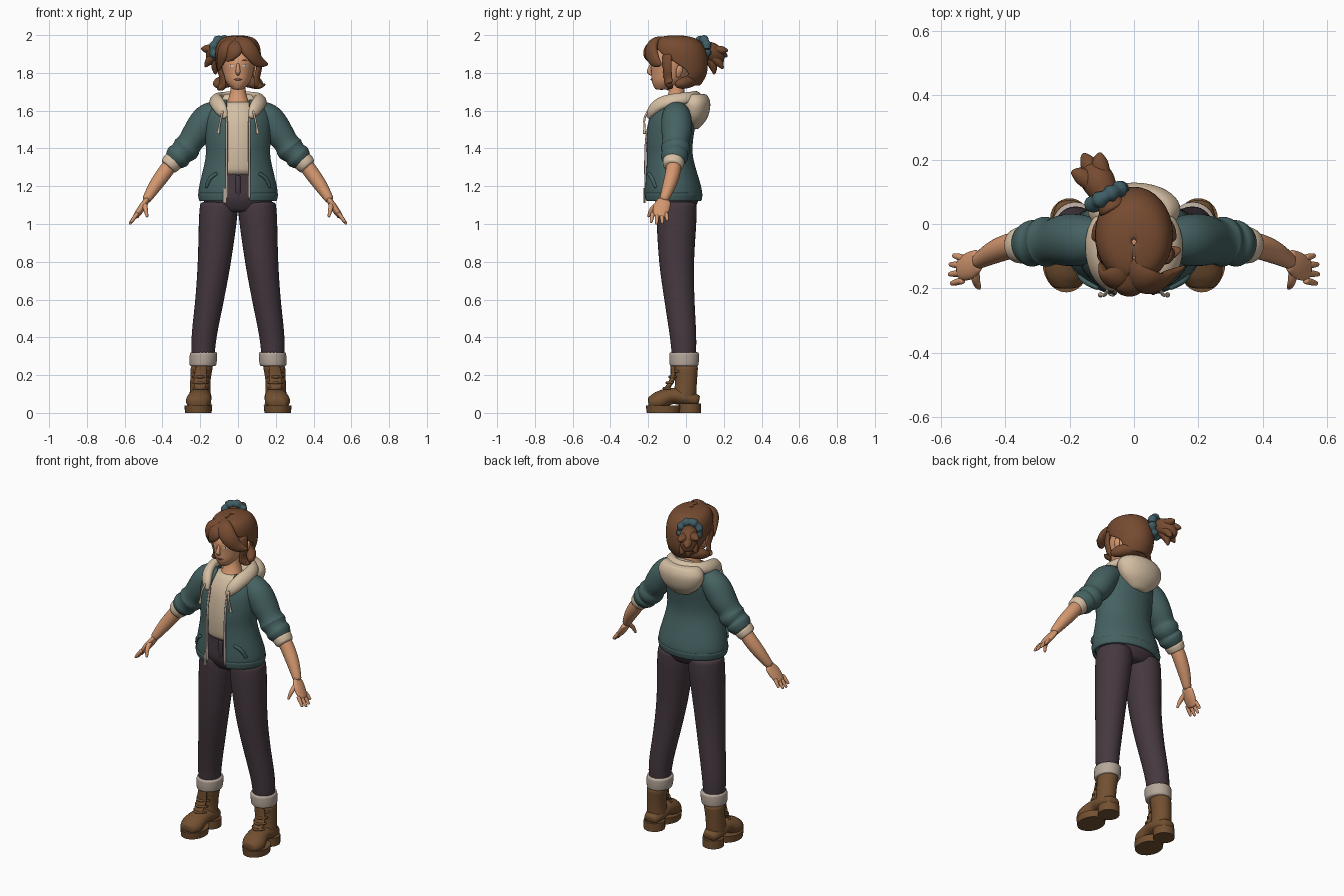
import bpy
import bmesh
from math import sin, cos, pi, sqrt, radians
from mathutils import Vector

cube = bpy.data.objects.get("Cube")
if cube:
    bpy.data.objects.remove(cube, do_unlink=True)


def material(name, red, green, blue):
    mat = bpy.data.materials.new(name)
    mat.use_nodes = True
    mat.diffuse_color = (red, green, blue, 1)
    shader = next(node for node in mat.node_tree.nodes if node.type == "BSDF_PRINCIPLED")
    shader.inputs["Base Color"].default_value = mat.diffuse_color
    shader.inputs["Roughness"].default_value = .8
    return mat


HAIR = material("hair brown", .18, .07, .03)
SKIN = material("warm skin", .66, .31, .16)
TEAL = material("jacket teal", .06, .12, .12)
DARK = material("trouser charcoal", .06, .04, .05)
CREAM = material("cream", .66, .52, .37)
FOLD = material("trouser cuff grey", .46, .38, .32)
BOOT = material("boot leather", .17, .08, .03)
BAND = material("hair band blue", .05, .11, .13)
LIP = material("lip red", .4, .12, .08)
WHITE = material("eye white", .75, .7, .65)


def smooth_path(rings, steps=3):
    """Refine rings (x, y, z, radius) with a curve that passes through each one."""
    keys = [Vector(ring) for ring in rings]
    keys = [keys[0]] + keys + [keys[-1]]
    path = []
    for a, b, c, d in zip(keys, keys[1:], keys[2:], keys[3:]):
        for step in range(steps):
            t = step / steps
            bend = (a * 2 - b * 5 + c * 4 - d) * t * t + (b * 3 - a - c * 3 + d) * t ** 3
            path.append(b + ((c - a) * t + bend) / 2)
    return path + [keys[-1]]


def loft(name, mat, rings, depth=1, around=None, mirror=False, gap=None, thick=0, n=14, smooth=True):
    """Skin a smooth path. Rings lie flat, or follow the path when `around` is given;
    `depth` scales the radius that points away from it. `gap` opens the front."""
    path = smooth_path(rings)
    bm = bmesh.new()
    loops = []
    for i, ring in enumerate(path):
        centre, radius = ring.xyz, ring.w
        side, out = Vector((1, 0, 0)), Vector((0, 1, 0))
        if around is not None:
            along = path[min(i + 1, len(path) - 1)].xyz - path[max(i - 1, 0)].xyz
            side = along.cross(centre - Vector(around)).normalized()
            out = side.cross(along).normalized()
        start = gap(ring) if gap else 0
        loop = []
        for k in range(n):
            t = start + 2 * (pi - start) * k / (n - 1 if gap else n)
            loop.append(bm.verts.new(centre + radius * (side * sin(t) - out * cos(t) * depth)))
        loops.append(loop)
    for low, high in zip(loops, loops[1:]):
        for k in range(n - 1 if gap else n):
            j = (k + 1) % n
            bm.faces.new((low[k], low[j], high[j], high[k]))
    if not gap:
        bm.faces.new(loops[0])
        bm.faces.new(loops[-1])
    bmesh.ops.recalc_face_normals(bm, faces=bm.faces)
    mesh = bpy.data.meshes.new(name)
    bm.to_mesh(mesh)
    bm.free()
    mesh.materials.append(mat)
    mesh.shade_smooth()
    obj = bpy.data.objects.new(name, mesh)
    bpy.context.collection.objects.link(obj)
    if mirror:
        obj.modifiers.new("Mirror", "MIRROR").use_mirror_merge = False
    if thick:
        solid = obj.modifiers.new("Thickness", "SOLIDIFY")
        solid.thickness, solid.offset = thick, 0
    if smooth:
        subdivision = obj.modifiers.new("Smooth", "SUBSURF")
        subdivision.levels = subdivision.render_levels = 1
    else:
        mesh.set_sharp_from_angle(angle=radians(40))


def both_ways(half):
    """Complete a symmetric path whose last ring is on the centre line."""
    return half + [(-x, y, z, radius) for x, y, z, radius in reversed(half[:-1])]


# Boots
loft("boot_shafts", BOOT, [(.2, -.01, .06, .06), (.2, 0, .16, .055), (.19, 0, .26, .062)],
     depth=1.08, mirror=True)
loft("boot_feet", BOOT, [(.2, .07, .06, .04), (.2, 0, .08, .06), (.2, -.08, .09, .06),
                         (.21, -.15, .06, .07), (.21, -.2, .05, .04)],
     depth=.75, around=(.2, -.1, -1), mirror=True)
loft("boot_soles", BOOT, [(.21, -.12, 0, .07), (.21, -.12, .04, .074)],
     depth=1.25, mirror=True, n=28, smooth=False)
loft("boot_heels", BOOT, [(.2, .02, 0, .06), (.2, .02, .05, .06)], mirror=True, n=28, smooth=False)
loft("boot_tongues", BOOT, [(.2, -.11, .12, .03), (.2, -.07, .18, .035), (.19, -.07, .26, .03)],
     depth=.4, around=(.19, .1, .15), mirror=True)
for step in range(4):
    z, y = .13 + .03 * step, -.12 + .015 * step
    loft("boot_laces", BOOT, [(.155, y + .04, z, .007), (.2, y, z, .008), (.24, y + .04, z, .007)],
         around=(.2, .1, z), mirror=True, n=8)

# Trousers with rolled ends
loft("trouser_legs", DARK, [(.185, -.01, .27, .06), (.18, -.015, .4, .068), (.15, -.035, .6, .078),
                            (.125, -.05, .8, .09), (.105, -.05, 1.04, .104), (.1, -.05, 1.12, .1)],
     depth=1.05, mirror=True, n=16)
loft("trouser_hips", DARK, [(0, -.05, 1.06, .13), (0, -.05, 1.13, .19), (0, -.06, 1.22, .17),
                            (0, -.07, 1.28, .155)], depth=.63, n=20)
loft("trouser_fly", DARK, [(0, -.17, 1.26, .015), (0, -.17, 1.18, .015), (0, -.15, 1.11, .01)],
     depth=.5, around=(0, 0, 1.2), n=8)
loft("trouser_cuffs", FOLD, [(.186, -.01, .245, .07), (.184, -.01, .28, .074), (.182, -.01, .325, .073)],
     depth=1.08, mirror=True, n=20)

# Shirt and neck
loft("shirt", CREAM, [(0, -.07, 1.25, .15), (0, -.09, 1.4, .14), (0, -.08, 1.56, .13), (0, -.07, 1.65, .08)],
     depth=.78, n=20)
loft("neck", SKIN, [(0, -.07, 1.6, .08), (0, -.05, 1.69, .044), (0, -.05, 1.78, .04)])


# Open jacket
def front_opening(ring):
    return .06 / ring.w


loft("jacket_body", TEAL, [(0, -.07, 1.13, .192), (0, -.07, 1.18, .204), (0, -.09, 1.35, .165),
                           (0, -.09, 1.46, .168), (0, -.07, 1.58, .165), (0, -.05, 1.66, .1)],
     depth=.73, gap=front_opening, thick=.014, n=32)
loft("jacket_hem_band", TEAL, [(0, -.07, 1.12, .198), (0, -.07, 1.165, .208)],
     depth=.73, gap=front_opening, thick=.016, n=32)
loft("zip_tapes", FOLD, [(.06, -.21, 1.13, .009), (.06, -.215, 1.28, .007), (.06, -.21, 1.46, .007),
                         (.06, -.18, 1.59, .006)], around=(0, 0, 1.4), mirror=True, n=8)
loft("zip_pull", FOLD, [(-.07, -.22, 1.19, .008), (-.07, -.22, 1.11, .011)],
     depth=.4, around=(0, 0, 1.15), n=8, smooth=False)
loft("pocket_welts", TEAL, [(.11, -.2, 1.27, .01), (.15, -.18, 1.24, .012), (.17, -.16, 1.19, .01)],
     depth=.8, around=(0, 0, 1.22), mirror=True, n=8)

# Pushed-up sleeves and their turned ends
BEHIND = (0, 9, 1)
loft("sleeves", TEAL, [(.1, -.05, 1.6, .06), (.165, -.05, 1.56, .078), (.215, -.05, 1.485, .078),
                       (.255, -.055, 1.43, .068), (.275, -.055, 1.4, .077), (.3, -.06, 1.375, .066),
                       (.32, -.06, 1.355, .071), (.35, -.06, 1.325, .05)],
     depth=1.05, around=BEHIND, mirror=True, n=16)
loft("sleeve_cuffs", CREAM, [(.33, -.06, 1.345, .045), (.345, -.065, 1.33, .057), (.373, -.07, 1.3, .048)],
     depth=1.06, around=BEHIND, mirror=True)

# Forearms and hands
loft("forearms", SKIN, [(.34, -.06, 1.34, .04), (.39, -.07, 1.27, .041), (.44, -.09, 1.2, .036),
                        (.49, -.12, 1.12, .023)], around=BEHIND, mirror=True)
loft("palms", SKIN, [(.48, -.11, 1.13, .015), (.51, -.13, 1.085, .02), (.545, -.14, 1.035, .015)],
     depth=2.3, around=BEHIND, mirror=True)
for k, reach in enumerate((.85, 1, .95, .7)):
    root = Vector((.53, -.175 + .023 * k, 1.06))
    tip = root + Vector((.045, -.012 + .008 * k, -.062)) * reach
    loft("fingers", SKIN, [(*root, .012), (*root.lerp(tip, .6), .011), (*tip, .007)],
         around=BEHIND, mirror=True, n=8)
loft("thumbs", SKIN, [(.495, -.14, 1.11, .016), (.49, -.18, 1.08, .014), (.48, -.2, 1.035, .007)],
     around=(0, 0, 1.1), mirror=True, n=8)

# Hood, collar and drawstrings
loft("hood_bag", CREAM, [(0, .04, 1.5, .04), (0, .045, 1.56, .12), (0, .045, 1.64, .148), (0, .045, 1.69, .11)],
     depth=.58, n=20)
loft("hood_collar", CREAM, both_ways([(.066, -.2, 1.56, .012), (.085, -.18, 1.6, .034), (.11, -.13, 1.64, .04),
                                      (.12, -.05, 1.66, .038), (.09, .02, 1.67, .034), (0, .06, 1.68, .03)]),
     depth=.7, around=(0, -.06, 1.55))
loft("drawstrings", CREAM, [(.08, -.2, 1.6, .006), (.09, -.22, 1.56, .006), (.1, -.22, 1.51, .006),
                            (.105, -.22, 1.475, .01)], around=(0, 0, 1.5), mirror=True, n=8)

# Head and face
HEAD = (0, -.05, 1.86)
loft("head", SKIN, [(0, -.13, 1.71, .024), (0, -.1, 1.75, .064), (0, -.08, 1.81, .083), (0, -.07, 1.88, .09),
                    (0, -.06, 1.96, .04)], depth=1.27, n=20)
loft("nose", SKIN, [(0, -.18, 1.85, .008), (0, -.192, 1.82, .012), (0, -.195, 1.805, .014), (0, -.18, 1.79, .008)],
     around=HEAD, n=8)
loft("ears", SKIN, [(.085, -.045, 1.775, .01), (.095, -.035, 1.81, .02), (.095, -.03, 1.84, .014)],
     depth=.5, around=HEAD, mirror=True, n=10)
loft("mouth", LIP, both_ways([(.024, -.175, 1.765, .002), (.012, -.181, 1.765, .005), (0, -.184, 1.764, .006)]),
     depth=.7, around=HEAD, n=8)


def face_point(x, z):
    return x, -.076 - .109 * sqrt(1 - (x / .087) ** 2), z


for part, mat, z, size, inner, outer in (
        ("eye_whites", WHITE, 1.834, .009, .02, .05), ("irises", HAIR, 1.834, .009, .03, .042),
        ("eyelashes", HAIR, 1.844, .004, .018, .054), ("eyebrows", HAIR, 1.864, .004, .018, .054)):
    loft(part, mat, [(*face_point(inner, z), .002), (*face_point((inner + outer) / 2, z + .003), size),
                     (*face_point(outer, z), .002)], depth=.4, around=HEAD, mirror=True, n=8)


# Hair cap, open over the face and ears
def hairline(ring):
    return min(1.9, max(.05, (1.98 - ring.z) * 11))


loft("hair_cap", HAIR, [(0, -.03, 1.735, .078), (0, -.025, 1.8, .104), (0, -.035, 1.89, .113),
                        (0, -.048, 1.95, .102), (0, -.055, 1.98, .07), (0, -.055, 1.99, .005)],
     depth=1.22, gap=hairline, thick=.02, n=28)

# Fringe, side locks and curled ends
LOCKS = {
    "fringe_sweep": [(-.025, -.11, 1.98, .02), (.025, -.17, 1.96, .048), (.07, -.185, 1.91, .048),
                     (.11, -.16, 1.86, .035), (.16, -.13, 1.845, .006)],
    "fringe_short": [(-.015, -.11, 1.98, .02), (-.05, -.165, 1.95, .044), (-.08, -.17, 1.9, .04),
                     (-.105, -.12, 1.81, .006)],
    "fringe_middle": [(-.01, -.13, 1.975, .02), (-.01, -.188, 1.94, .045), (-.03, -.205, 1.9, .036),
                      (-.06, -.195, 1.86, .006)],
    "side_lock_left": [(.1, -.1, 1.9, .03), (.112, -.1, 1.83, .026), (.1, -.095, 1.77, .025),
                       (.11, -.09, 1.73, .028), (.145, -.08, 1.74, .008)],
    "side_lock_right": [(-.095, -.1, 1.9, .03), (-.1, -.105, 1.83, .022), (-.082, -.105, 1.77, .022),
                        (-.085, -.1, 1.725, .024), (-.11, -.09, 1.712, .008)],
    "nape_curls": both_ways([(.12, -.055, 1.735, .014), (.1, -.02, 1.745, .034), (.06, .02, 1.755, .036),
                             (0, .04, 1.765, .036)]),
}
for name, rings in LOCKS.items():
    loft(name, HAIR, rings, depth=.9 if name == "nape_curls" else .55, around=HEAD, n=12)

# Gathered tail with its cloth band
tie = Vector((-.085, .085, 1.925))
back = Vector((-.48, .87, -.05)).normalized()
across = back.cross(Vector((0, 0, 1))).normalized()
rise = across.cross(back)
TAIL_CORE = (-.1, .12, 1)
loop = []
for k in range(25):
    t = 2 * pi * k / 24
    loop.append((*(tie + (across * cos(t) + rise * sin(t)) * .052), .02 + .004 * (k % 3)))
loft("hair_band", BAND, loop, around=tie - back, n=10)
loft("tail_base", HAIR, [(*(tie - back * .05), .05), (*tie, .042), (*(tie + back * .05 - rise * .01), .054),
                         (*(tie + back * .09 - rise * .04), .047), (*(tie + back * .1 - rise * .08), .025)],
     around=TAIL_CORE)
for sway, lift, length in ((-.06, .01, .12), (.05, 0, .13), (0, -.03, .155), (-.05, -.09, .1),
                           (.04, -.1, .11), (0, -.13, .08)):
    tip = tie + back * length + across * sway + rise * lift
    loft("tail_locks", HAIR, [(*tie, .02), (*(tie.lerp(tip, .6) + back * .02), .03), (*tip, .005)],
         depth=.85, around=TAIL_CORE, n=10)
